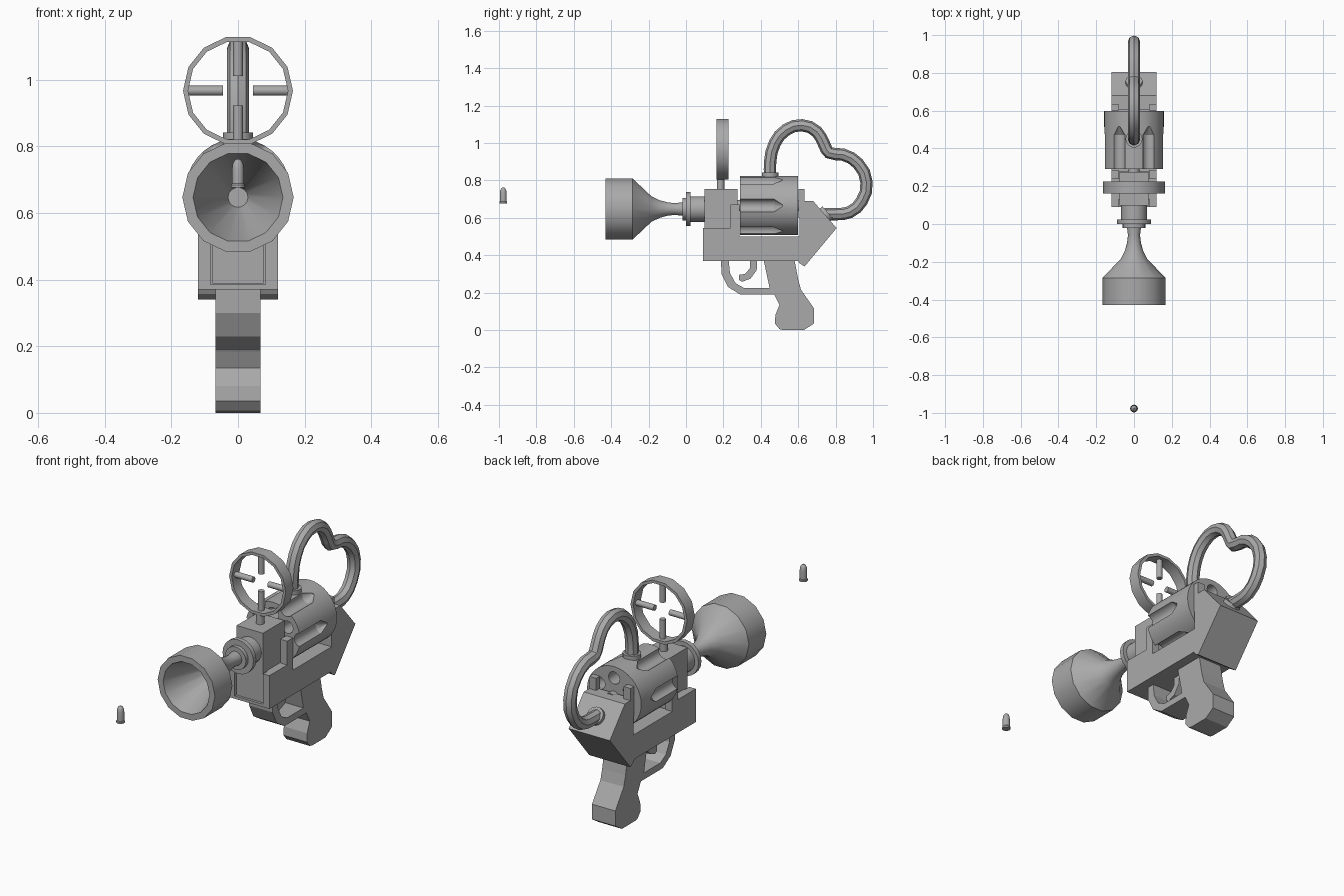
import bpy, bmesh, math
from mathutils import Vector, Matrix

cube = bpy.data.objects.get("Cube")
if cube:
    bpy.data.objects.remove(cube, do_unlink=True)

grey = bpy.data.materials.new("plain grey")
grey.use_nodes = True
GREY = (0.4, 0.4, 0.4, 1)
grey.diffuse_color = GREY
grey.node_tree.nodes["Principled BSDF"].inputs["Base Color"].default_value = GREY


def finish(name, bm, smooth=False):
    bmesh.ops.recalc_face_normals(bm, faces=bm.faces)
    mesh = bpy.data.meshes.new(name)
    bm.to_mesh(mesh)
    bm.free()
    mesh.materials.append(grey)
    ob = bpy.data.objects.new(name, mesh)
    bpy.context.collection.objects.link(ob)
    if smooth:
        activate(ob)
        bpy.ops.object.shade_smooth_by_angle(angle=math.radians(32))
    return ob


def activate(ob):
    bpy.ops.object.select_all(action='DESELECT')
    ob.select_set(True)
    bpy.context.view_layer.objects.active = ob


def slab(name, outline, x0, x1):
    """Side outline of (y, z) points extruded across x."""
    bm = bmesh.new()
    face = bm.faces.new([bm.verts.new((x0, y, z)) for y, z in outline])
    side = bmesh.ops.extrude_face_region(bm, geom=[face])["geom"]
    moved = [v for v in side if isinstance(v, bmesh.types.BMVert)]
    bmesh.ops.translate(bm, verts=moved, vec=(x1 - x0, 0, 0))
    return finish(name, bm)


def box(name, x0, x1, y0, y1, z0, z1):
    return slab(name, [(y0, z0), (y1, z0), (y1, z1), (y0, z1)], x0, x1)


def lathe(name, profile, centre, axis=(0, 1, 0), sides=14, closed=False):
    """Profile of (radius, distance) points turned about an axis."""
    turn = Vector((0, 0, 1)).rotation_difference(Vector(axis)).to_matrix().to_4x4()
    place = Matrix.Translation(centre) @ turn
    bm = bmesh.new()
    rings = []
    for r, d in profile:
        rings.append([bm.verts.new(place @ Vector((
            r * math.cos(math.tau * i / sides), r * math.sin(math.tau * i / sides), d)))
            for i in range(sides)])
    pairs = list(zip(rings, rings[1:]))
    if closed:
        pairs.append((rings[-1], rings[0]))
    else:
        bm.faces.new(rings[0])
        bm.faces.new(rings[-1])
    for a, b in pairs:
        for i in range(sides):
            j = (i + 1) % sides
            bm.faces.new((a[i], a[j], b[j], b[i]))
    return finish(name, bm, True)


def rod(name, r, start, end, sides=12):
    way = Vector(end) - Vector(start)
    return lathe(name, [(r, 0), (r, way.length)], start, way.normalized(), sides)


def cut(target, cutters):
    for c in cutters:
        c.hide_render = True
        mod = target.modifiers.new("cut", 'BOOLEAN')
        mod.operation = 'DIFFERENCE'
        mod.solver = 'EXACT'
        mod.object = c
        activate(target)
        bpy.ops.object.modifier_apply(modifier=mod.name)
        bpy.data.objects.remove(c, do_unlink=True)


# Frame with sloped rear, and the front block set into a slot
frame = slab("frame", [(.09, .37), (.6, .37), (.607, .357), (.634, .34), (.805, .545),
                       (.68, .69), (.607, .69), (.607, .5), (.28, .5), (.28, .545),
                       (.09, .545)], -.12, .12)
cut(frame, [box("slot_cutter", -.082, .082, .05, .13, .385, .6)])
box("front_block", -.077, .077, .098, .275, .388, .754)
for side, s in (("left", 1), ("right", -1)):
    box(side + "_front_post", s * .08, s * .12, .238, .286, .5, .67)
    box(side + "_rear_tab", s * .08, s * .12, .602, .633, .6, .754)

# Grip, trigger guard and trigger
slab("grip", [(.415, .375), (.447, .225), (.475, .185), (.5, .135), (.478, .08),
              (.475, .035), (.5, .005), (.52, 0), (.63, 0), (.685, .035), (.685, .115),
              (.615, .215), (.6, .27), (.58, .375)], -.068, .068)
slab("trigger_guard", [(.187, .375), (.19, .3), (.225, .23), (.29, .19), (.48, .19),
                       (.46, .225), (.31, .225), (.265, .25), (.235, .305),
                       (.228, .375)], -.068, .068)
slab("trigger", [(.342, .375), (.342, .33), (.315, .3), (.283, .295), (.283, .268),
                 (.3, .258), (.345, .275), (.378, .32), (.38, .375)], -.03, .03)

# Flared barrel with hollow mouth
AXIS = .647
lathe("barrel", [(.03, -.13), (.135, -.43), (.167, -.43), (.167, -.285), (.07, -.185),
                 (.048, -.14), (.037, -.1), (.032, -.06), (.037, -.018), (.037, .01)],
      (0, 0, AXIS))
lathe("barrel_collar", [(.06, -.02), (.06, 0), (.09, 0), (.09, .024), (.068, .024),
                        (.068, .11)], (0, 0, AXIS), sides=20)

# Revolving drum: outer flutes and through chambers
DRUM = .666
drum = lathe("drum", [(.158, .29), (.158, .598)], (0, 0, DRUM), sides=36)
cutters = []
for i in range(6):
    a = math.tau * i / 6
    cutters.append(lathe("flute_cutter", [(.036, .25), (.036, .47), (.006, .515)],
                         (.16 * math.cos(a), 0, DRUM + .16 * math.sin(a)), sides=12))
    a += math.tau / 12
    cutters.append(rod("chamber_cutter", .033, (.098 * math.cos(a), .27, DRUM + .098 * math.sin(a)),
                       (.098 * math.cos(a), .63, DRUM + .098 * math.sin(a))))
cut(drum, cutters)
activate(drum)
bpy.ops.object.shade_smooth_by_angle(angle=math.radians(32))
rod("drum_axle", .03, (0, .26, DRUM), (0, .63, DRUM))

# Ring sight with four spokes and a post
SIGHT = Vector((0, .194, .967))
lathe("sight_ring", [(.165, -.032), (.165, .032), (.15, .032), (.15, -.032)], SIGHT, closed=True)
for name, x, z in (("left", 1, 0), ("right", -1, 0), ("top", 0, 1), ("bottom", 0, -1)):
    way = Vector((x, 0, z))
    rod(name + "_spoke", .015, SIGHT + way * .045, SIGHT + way * .157)
rod("sight_post", .02, (0, .185, .74), (0, .185, .82))

# Heart-shaped hose with end collars
path = [(.45, .82), (.45, .9), (.475, 1.0), (.535, 1.07), (.62, 1.095), (.7, 1.06),
        (.74, .99), (.765, .948), (.84, .938), (.92, .89), (.965, .79), (.94, .69),
        (.875, .63), (.81, .62), (.74, .62)]
curve = bpy.data.curves.new("hose", 'CURVE')
curve.dimensions = '3D'
curve.bevel_depth = .033
curve.bevel_resolution = 2
curve.resolution_u = 2
curve.use_fill_caps = True
spline = curve.splines.new('BEZIER')
spline.bezier_points.add(len(path) - 1)
for p, (y, z) in zip(spline.bezier_points, path):
    p.co = (0, y, z)
    p.handle_left_type = p.handle_right_type = 'AUTO'
curve.materials.append(grey)
hose = bpy.data.objects.new("hose", curve)
bpy.context.collection.objects.link(hose)
activate(hose)
bpy.ops.object.convert(target='MESH')
bpy.ops.object.shade_smooth_by_angle(angle=math.radians(40))
lathe("hose_top_collar", [(.045, 0), (.045, .025)], (0, .45, .817), (0, 0, 1))
lathe("hose_rear_collar", [(.045, -.01), (.045, .018)], (0, .745, .616), (0, .757, .653))

# Loose round ahead of the mouth
lathe("loose_round", [(.021, 0), (.021, .008), (.018, .012), (.018, .055), (.016, .07),
                      (.011, .081), (.004, .086)], (0, -.977, .676), (0, 0, 1), 12)
